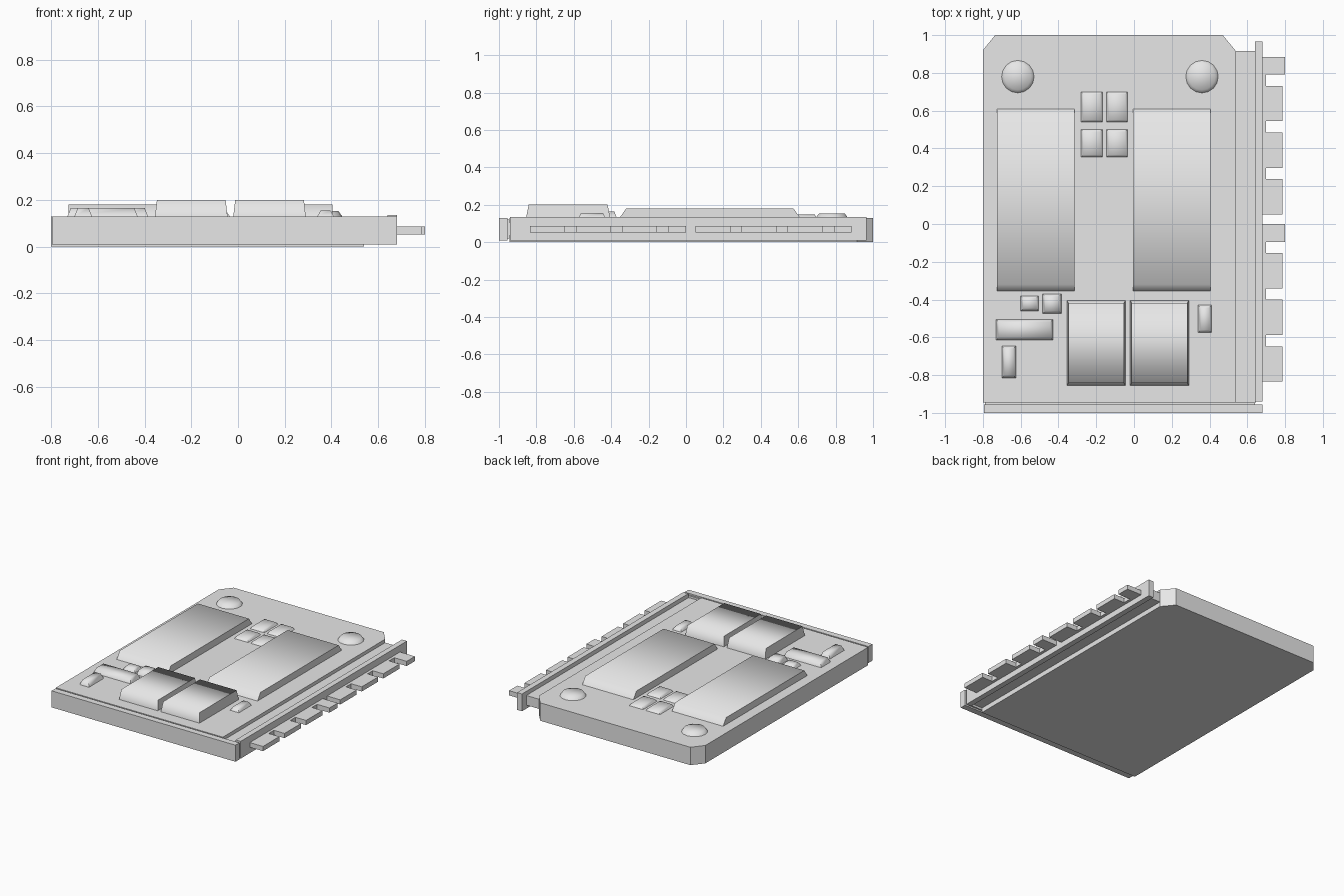
import bpy, bmesh, math

cube = bpy.data.objects.get("Cube")
if cube:
    bpy.data.objects.remove(cube, do_unlink=True)

grey = bpy.data.materials.new("plain_grey")
grey.use_nodes = True
grey.diffuse_color = (0.8, 0.8, 0.8, 1)
grey.node_tree.nodes["Principled BSDF"].inputs["Base Color"].default_value = (0.8, 0.8, 0.8, 1)

TOP = 0.13  # upper face of the board


def frustum(name, lower, upper, z0, z1, smooth=None):
    """Join two matching outlines at z0 and z1 into a closed solid."""
    bm = bmesh.new()
    a = [bm.verts.new((x, y, z0)) for x, y in lower]
    b = [bm.verts.new((x, y, z1)) for x, y in upper]
    bm.faces.new(a[::-1])
    bm.faces.new(b)
    n = len(a)
    for i in range(n):
        j = (i + 1) % n
        bm.faces.new((a[i], a[j], b[j], b[i]))
    bmesh.ops.recalc_face_normals(bm, faces=bm.faces)
    mesh = bpy.data.meshes.new(name)
    bm.to_mesh(mesh)
    bm.free()
    mesh.materials.append(grey)
    obj = bpy.data.objects.new(name, mesh)
    bpy.context.collection.objects.link(obj)
    if smooth:
        bpy.ops.object.select_all(action="DESELECT")
        obj.select_set(True)
        bpy.context.view_layer.objects.active = obj
        bpy.ops.object.shade_smooth_by_angle(angle=math.radians(smooth))
    return obj


def rect(x0, x1, y0, y1):
    return [(x0, y0), (x1, y0), (x1, y1), (x0, y1)]


def block(name, x0, x1, y0, y1, z0, z1, tx=0, ty=0, smooth=None):
    """Box whose top is narrowed by tx and ty on each side."""
    return frustum(name, rect(x0, x1, y0, y1),
                   rect(x0 + tx, x1 - tx, y0 + ty, y1 - ty), z0, z1, smooth)


def ring(cx, cy, r, n=16):
    return [(cx + r * math.cos(2 * math.pi * i / n),
             cy + r * math.sin(2 * math.pi * i / n)) for i in range(n)]


# Board with two clipped rear corners
outline = [(-0.8, -0.945), (0.54, -0.945), (0.54, 0.915),
           (0.47, 1), (-0.735, 1), (-0.8, 0.92)]
frustum("board", outline, outline, 0, TOP)

# Front plate and the recessed joint behind it
block("front_plate", -0.795, 0.68, -1, -0.955, 0.01, TOP)
block("front_joint", -0.79, 0.64, -0.956, -0.944, 0.02, 0.12)

# Side rail and connector strip
block("side_rail", 0.54, 0.645, -0.945, 0.915, 0.035, 0.105)
block("connector_strip", 0.64, 0.68, -0.94, 0.965, 0.01, 0.135)

# Two comb connectors: a thin bar with teeth
for name, start, end in (("front", -0.835, 0), ("rear", 0.05, 0.885)):
    block(name + "_comb_bar", 0.68, 0.70, start, end, 0.052, 0.086)
    for i in range(4):
        y0 = start + 0.247 * i
        last = i == 3
        block(f"{name}_tooth_{i}", 0.70, 0.80 if last else 0.785,
              y0, end if last else y0 + 0.187, 0.052, 0.086)

# Large sloped chips, shaded softly from front to back
for name, x0, x1 in (("right", -0.725, -0.315), ("left", -0.005, 0.405)):
    block(name + "_large_chip", x0, x1, -0.355, 0.61, TOP, 0.18, 0, 0.035, 65)

# Pair of tall chips near the front
for name, x0 in (("right", -0.355), ("left", -0.02)):
    block(name + "_tall_chip", x0, x0 + 0.31, -0.855, -0.405, TOP, 0.2, 0.008, 0.014, 80)

# Grid of four small chips
for x0, x1 in ((-0.28, -0.168), (-0.145, -0.035)):
    for y0, y1 in ((0.355, 0.5), (0.54, 0.7)):
        block("grid_chip", x0, x1, y0, y1, TOP, 0.147, 0.012, 0.012, 65)

# Loose small components
for x0, x1, y0, y1, z in (
        (-0.6, -0.505, -0.46, -0.38, 0.155),
        (-0.485, -0.385, -0.475, -0.37, 0.165),
        (-0.73, -0.43, -0.615, -0.505, 0.165),
        (-0.7, -0.625, -0.815, -0.645, 0.165),
        (0.34, 0.41, -0.575, -0.43, 0.155)):
    block("small_component", x0, x1, y0, y1, TOP, z, 0.014, 0.014, 75)

# Round rear studs
for name, x in (("right", -0.615), ("left", 0.36)):
    frustum(name + "_stud", ring(x, 0.78, 0.086), ring(x, 0.78, 0.07),
            TOP, 0.152, 65)
